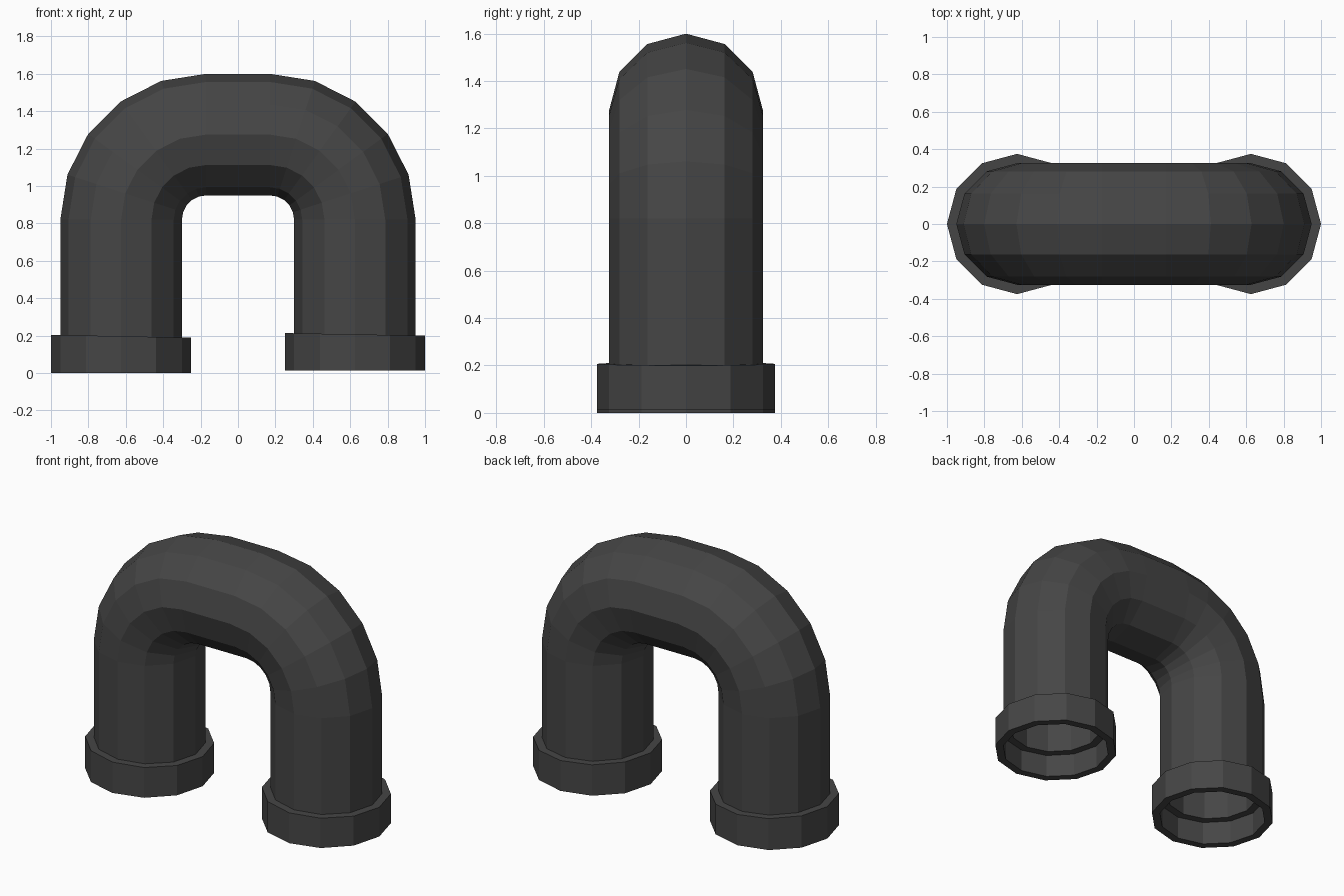
import bpy, bmesh, math

if "Cube" in bpy.data.objects:
    bpy.data.objects.remove(bpy.data.objects["Cube"])

SIDES = 12
WALL = 0.05
PIPE_R, COLLAR_R = 0.325, 0.375
LEG_X, BEND_X, BEND_Z = 0.625, 0.17, 0.82
BEND_R = LEG_X - BEND_X
STEPS = 5


def ring(bm, x, z, angle, radius, slope=0.0):
    """Twelve-sided cross-section; angle 0 points its local axis along +x."""
    ca, sa = math.cos(angle), math.sin(angle)
    out = []
    for i in range(SIDES):
        t = 2 * math.pi * i / SIDES
        u, v = radius * math.cos(t), radius * math.sin(t)
        out.append(bm.verts.new((x + u * ca, v, z + u * sa + u * slope)))
    return out


def bend_stations(radius):
    """Left quarter bend, then right quarter bend, with a straight top between."""
    pts = []
    for k in range(STEPS + 1):
        a = math.radians(90 * k / STEPS)
        pts.append((-BEND_X - BEND_R * math.cos(a),
                    BEND_Z + BEND_R * math.sin(a), -a, radius, 0))
    right = [(-x, z, -math.pi - a, r, 0) for x, z, a, r, _ in reversed(pts)]
    return pts + right


def skin(inset):
    """Stations of one skin from the left mouth to the right mouth."""
    p, c = PIPE_R - inset, COLLAR_R - inset
    flip = -math.pi
    return ([(-LEG_X, 0, 0, c, 0),
             (-LEG_X, 0.197 - inset, 0, c, -0.02),
             (-LEG_X, 0.197 - inset, 0, p, -0.02)]
            + bend_stations(p)
            + [(LEG_X, 0.207 - inset, flip, p, 0.018),
               (LEG_X, 0.207 - inset, flip, c, 0.018),
               (LEG_X, 0.013, flip, c, 0)])


# Hollow U pipe with a wide collar at each open end
bm = bmesh.new()
stations = skin(0) + skin(WALL)[::-1]
rings = [ring(bm, *s) for s in stations]
for j in range(len(rings)):
    a, b = rings[j], rings[(j + 1) % len(rings)]
    for i in range(SIDES):
        n = (i + 1) % SIDES
        bm.faces.new((a[i], a[n], b[n], b[i]))
bmesh.ops.recalc_face_normals(bm, faces=bm.faces)
mesh = bpy.data.meshes.new("u_pipe")
bm.to_mesh(mesh)
bm.free()
pipe = bpy.data.objects.new("u_pipe", mesh)
bpy.context.collection.objects.link(pipe)

# Dark grey finish
mat = bpy.data.materials.new("dark_grey")
mat.diffuse_color = (0.06, 0.06, 0.06, 1)
mat.use_nodes = True
mat.node_tree.nodes["Principled BSDF"].inputs["Base Color"].default_value = mat.diffuse_color
mesh.materials.append(mat)
